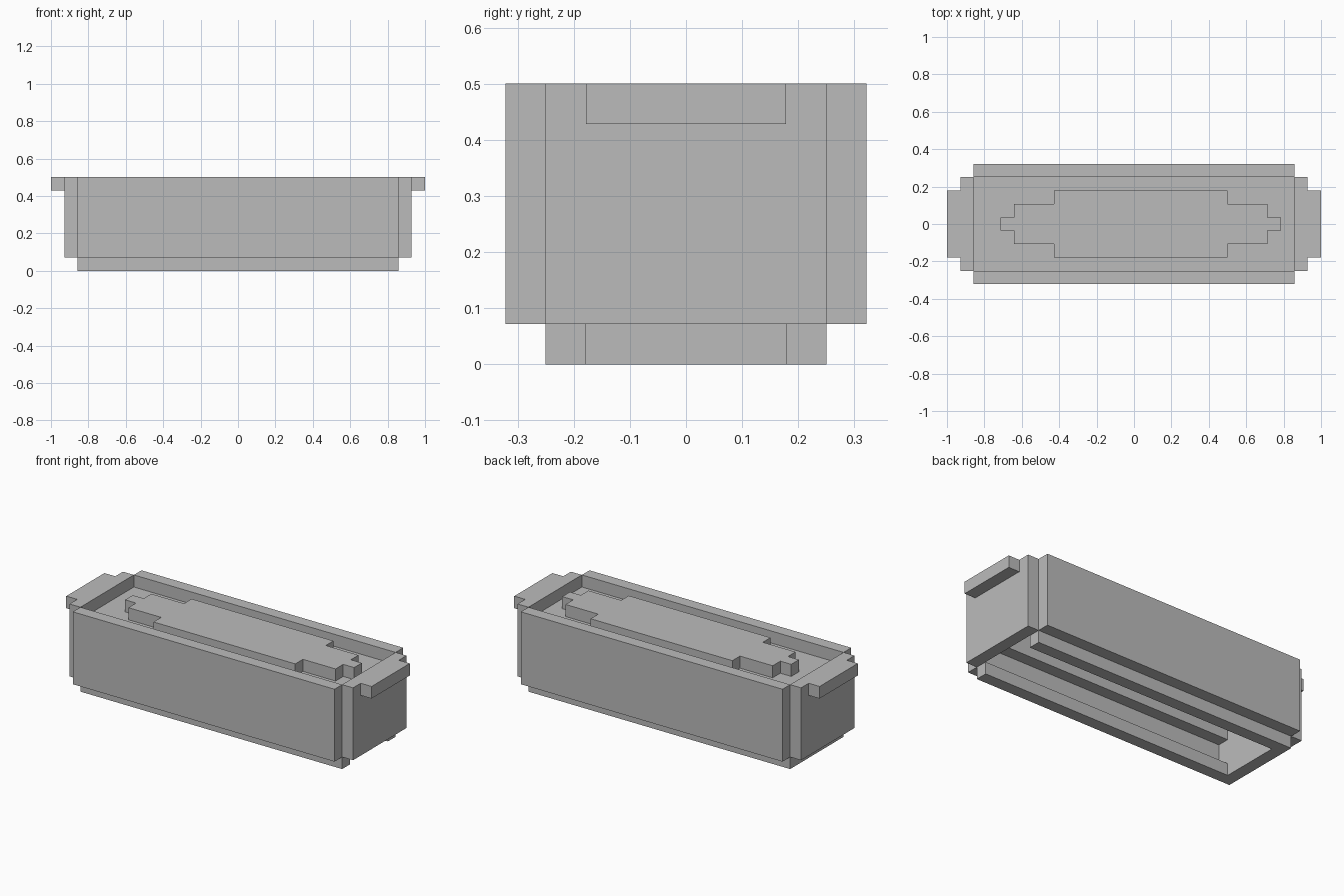
import bpy
import bmesh

if "Cube" in bpy.data.objects:
    bpy.data.objects.remove(bpy.data.objects["Cube"], do_unlink=True)

U = 1 / 14  # one block of the grid

grey = bpy.data.materials.new("plain_grey")
grey.use_nodes = True
GREY = (0.5, 0.5, 0.5, 1)
grey.diffuse_color = GREY
grey.node_tree.nodes["Principled BSDF"].inputs["Base Color"].default_value = GREY


def prism(name, outline, z0, z1):
    """Extrude an outline, given in blocks, from z0 to z1."""
    bm = bmesh.new()
    base = bm.faces.new([bm.verts.new((x * U, y * U, z0 * U)) for x, y in outline])
    top = bmesh.ops.extrude_face_region(bm, geom=[base])["geom"]
    moved = [v for v in top if isinstance(v, bmesh.types.BMVert)]
    bmesh.ops.translate(bm, verts=moved, vec=(0, 0, (z1 - z0) * U))
    bmesh.ops.recalc_face_normals(bm, faces=bm.faces)
    mesh = bpy.data.meshes.new(name)
    bm.to_mesh(mesh)
    bm.free()
    mesh.materials.append(grey)
    obj = bpy.data.objects.new(name, mesh)
    bpy.context.collection.objects.link(obj)
    return obj


def box(name, xs, ys, zs):
    (x0, x1), (y0, y1) = sorted(xs), sorted(ys)
    return prism(name, [(x0, y0), (x1, y0), (x1, y1), (x0, y1)], *zs)


# Long walls, foot rails and inner ledges, front and back
for side, s in (("front", -1), ("back", 1)):
    box(side + "_wall", (-12, 12), (3.5 * s, 4.5 * s), (1, 7))
    box(side + "_foot_rail", (-12, 12), (2.5 * s, 3.5 * s), (0, 1))
    box(side + "_inner_ledge", (-11, 12), (2.5 * s, 3.5 * s), (3, 5))

# End walls with their handles
for side, s in (("right", -1), ("left", 1)):
    box(side + "_end_wall", (12 * s, 13 * s), (-3.5, 3.5), (1, 7))
    box(side + "_handle", (13 * s, 14 * s), (-2.5, 2.5), (6, 7))

# Cross rail and thick inner wall at one end only
box("cross_rail", (-12, -11), (-2.5, 2.5), (0, 1))
box("inner_end_block", (-12, -11), (-3.5, 3.5), (1, 5))

# Fill inside the trough
box("fill", (-12, 12), (-3.5, 3.5), (5, 6))

# Stepped mound on the fill, its outline mirrored front to back
half = [(-10, 0.5), (-9, 0.5), (-9, 1.5), (-6, 1.5), (-6, 2.5),
        (7, 2.5), (7, 1.5), (10, 1.5), (10, 0.5), (11, 0.5)]
prism("mound", half + [(x, -y) for x, y in reversed(half)], 6, 7)
